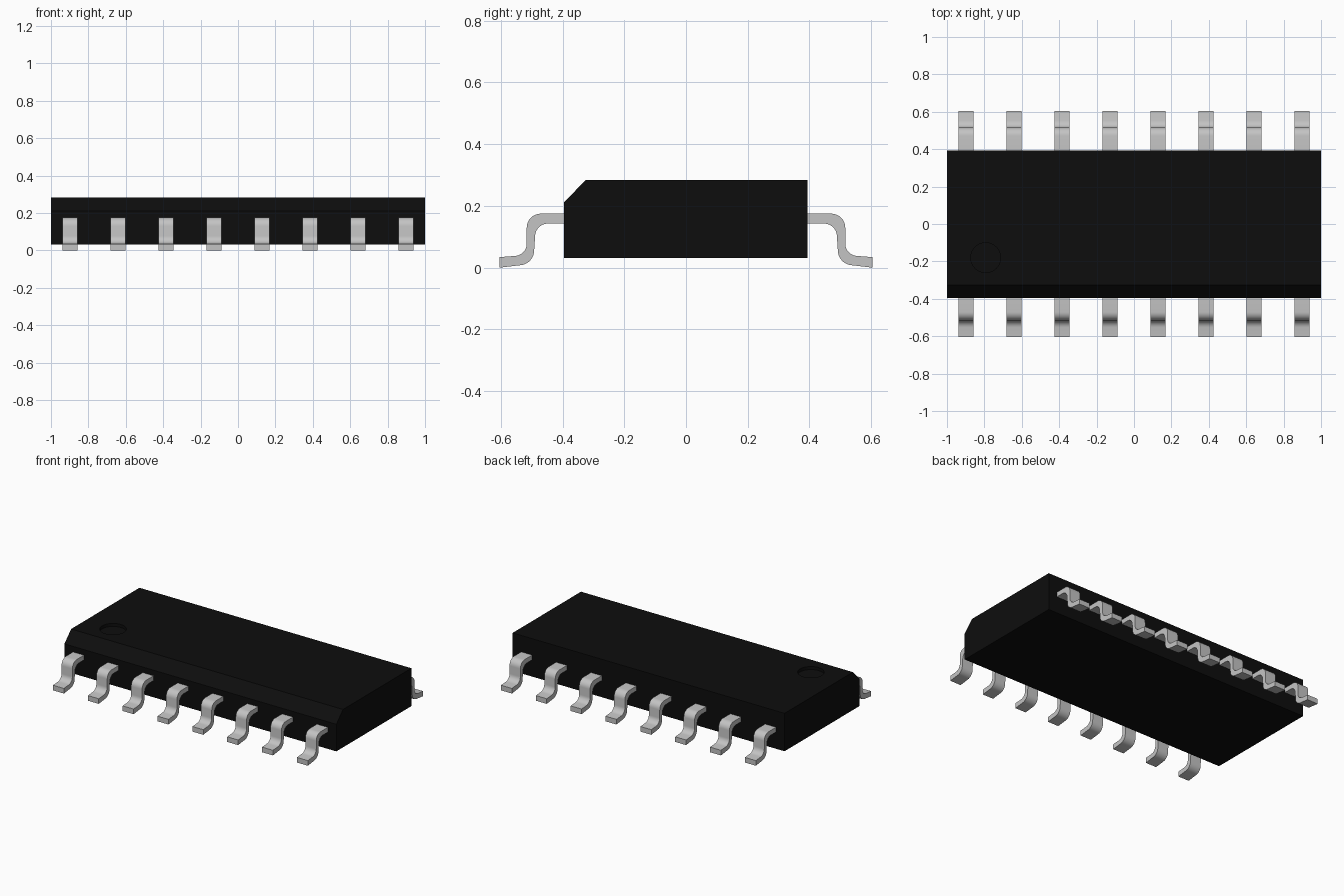
import bpy, bmesh, math

old = bpy.data.objects.get("Cube")
if old:
    bpy.data.objects.remove(old, do_unlink=True)


def material(name, rgb, roughness, metallic=0.0):
    m = bpy.data.materials.new(name)
    m.use_nodes = True
    m.diffuse_color = (*rgb, 1)
    shader = next(n for n in m.node_tree.nodes if n.type == 'BSDF_PRINCIPLED')
    shader.inputs["Base Color"].default_value = (*rgb, 1)
    shader.inputs["Roughness"].default_value = roughness
    shader.inputs["Metallic"].default_value = metallic
    return m


black = material("black plastic", (0.004, 0.004, 0.004), 0.6)
silver = material("silver metal", (0.55, 0.55, 0.55), 0.4)


def extrude_profile(name, profile, x0, x1, mat):
    """Extrude a closed (y, z) outline along x."""
    bm = bmesh.new()
    face = bm.faces.new([bm.verts.new((x0, y, z)) for y, z in profile])
    moved = bmesh.ops.extrude_face_region(bm, geom=[face])["geom"]
    bmesh.ops.translate(bm, vec=(x1 - x0, 0, 0),
                        verts=[v for v in moved if isinstance(v, bmesh.types.BMVert)])
    bmesh.ops.recalc_face_normals(bm, faces=bm.faces)
    mesh = bpy.data.meshes.new(name)
    bm.to_mesh(mesh)
    bm.free()
    mesh.materials.append(mat)
    ob = bpy.data.objects.new(name, mesh)
    bpy.context.collection.objects.link(ob)
    return ob


def select_only(ob):
    bpy.ops.object.select_all(action='DESELECT')
    ob.select_set(True)
    bpy.context.view_layer.objects.active = ob


def arc(cy, cz, r, a0, a1, steps=8):
    angles = [math.radians(a0 + (a1 - a0) * i / steps) for i in range(steps + 1)]
    return [(cy + r * math.cos(a), cz + r * math.sin(a)) for a in angles]


# Package body with one bevelled long edge
body = extrude_profile("body", [(-0.395, 0.032), (0.393, 0.032), (0.393, 0.284),
                                (-0.325, 0.284), (-0.395, 0.212)], -1, 1, black)

# Shallow round marker recess in the top
bpy.ops.mesh.primitive_cylinder_add(vertices=32, radius=0.08, depth=0.04,
                                    location=(-0.793, -0.18, 0.284))
cutter = bpy.context.object
cutter.name = "recess_cutter"
cutter.hide_render = True
cutter.data.materials.append(black)
cut = body.modifiers.new("recess", 'BOOLEAN')
cut.object = cutter
cut.operation = 'DIFFERENCE'
cut.solver = 'EXACT'
select_only(body)
bpy.ops.object.modifier_apply(modifier=cut.name)
bpy.data.objects.remove(cutter, do_unlink=True)

# Gull-wing lead outline: shoulder, drop, and slightly tilted foot
upper = (arc(0.471, 0.130, 0.045, 90, 0)
         + arc(0.556, 0.078, 0.040, 180, 265))
lower = (arc(0.540, 0.056, 0.048, 265, 180)
         + arc(0.447, 0.101, 0.042, 0, 90))
lead = ([(0.38, 0.175)] + upper + [(0.605, 0.034), (0.605, 0.0)]
        + lower + [(0.38, 0.143)])

# Eight leads along each long side
COUNT, FIRST, HALF_WIDTH = 8, -0.897, 0.04
for side, sign in (("front", -1), ("back", 1)):
    outline = [(sign * y, z) for y, z in lead]
    for i in range(COUNT):
        x = FIRST - 2 * FIRST * i / (COUNT - 1)
        ob = extrude_profile(f"{side}_lead_{i + 1}", outline,
                             x - HALF_WIDTH, x + HALF_WIDTH, silver)
        select_only(ob)
        bpy.ops.object.shade_smooth_by_angle(angle=math.radians(35))
